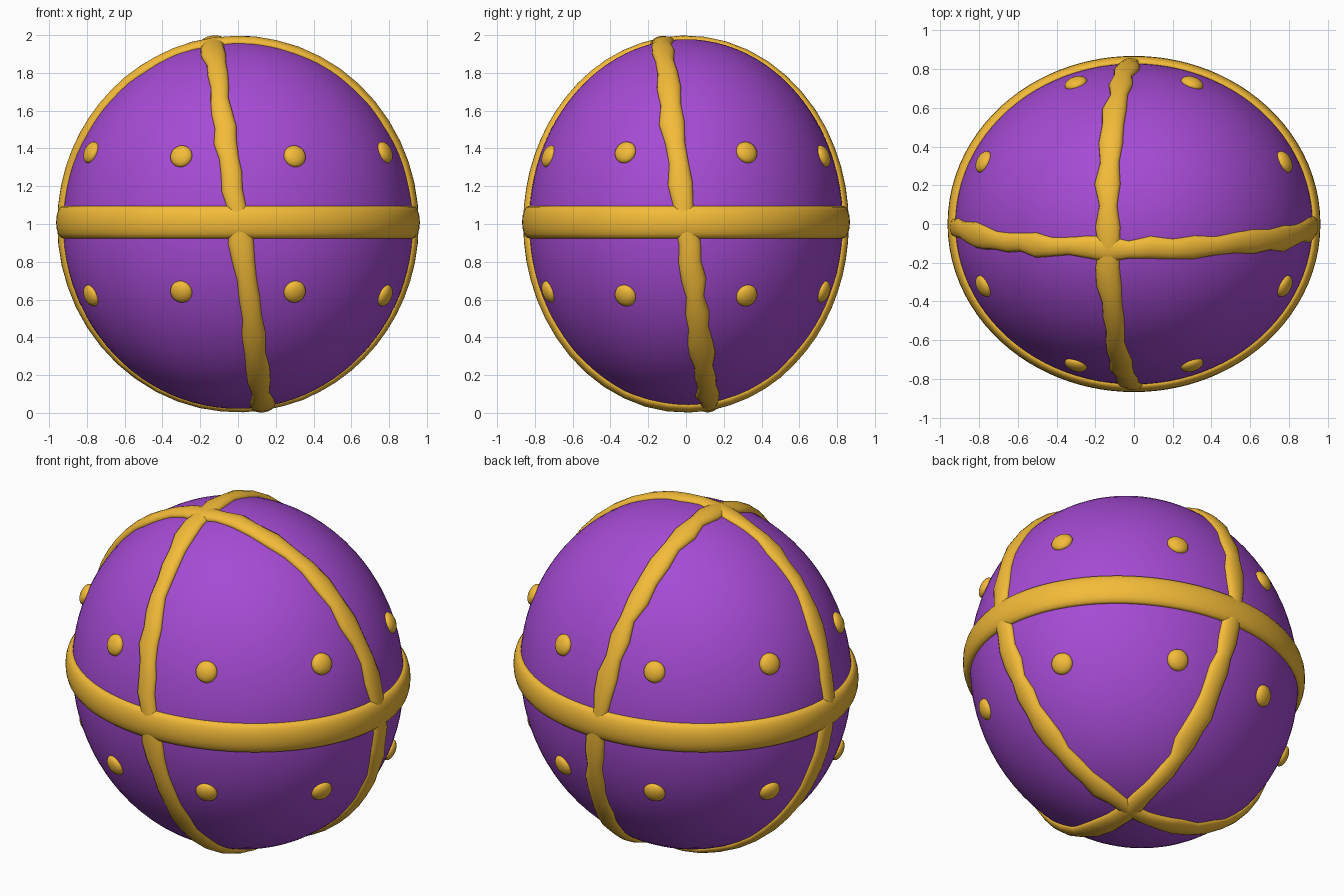
import bpy, bmesh, math, random
from mathutils import Vector, Matrix

if "Cube" in bpy.data.objects:
    bpy.data.objects.remove(bpy.data.objects["Cube"])

random.seed(4)
R = Vector((0.927, 0.832, 0.978))   # shell radii
C = Vector((0, 0, 1))               # shell centre


def material(name, color):
    m = bpy.data.materials.new(name)
    m.diffuse_color = (*color, 1)
    m.use_nodes = True
    m.node_tree.nodes["Principled BSDF"].inputs["Base Color"].default_value = m.diffuse_color
    return m


PURPLE = material("purple", (0.38, 0.07, 0.66))
GOLD = material("gold", (0.90, 0.50, 0.04))


def finish(bm, name, mat):
    bmesh.ops.recalc_face_normals(bm, faces=bm.faces)
    for f in bm.faces:
        f.smooth = True
    me = bpy.data.meshes.new(name)
    bm.to_mesh(me)
    bm.free()
    me.materials.append(mat)
    ob = bpy.data.objects.new(name, me)
    bpy.context.collection.objects.link(ob)
    return ob


def on_shell(d):
    """Surface point (about the centre) and normal in direction d."""
    p = d / math.sqrt(sum((d[i] / R[i]) ** 2 for i in range(3)))
    n = Vector([p[i] / R[i] ** 2 for i in range(3)]).normalized()
    return p, n


def band(name, u, v, half_width, height, segs, jitter=0.0, lift=0.0, sides=16):
    """Rounded strap following the shell in the plane of u and v."""
    bm = bmesh.new()
    u, v = Vector(u), Vector(v)
    across = u.cross(v).normalized()
    rings = []
    for i in range(segs):
        t = 2 * math.pi * i / segs
        p, n = on_shell(math.cos(t) * u + math.sin(t) * v)
        n = (n - across * n.dot(across)).normalized()
        w = half_width + random.uniform(-jitter, jitter)
        s = random.uniform(-jitter, jitter) * 0.6
        ring = []
        for k in range(sides):
            a = 2 * math.pi * k / sides
            q = C + p + across * (w * math.cos(a) + s) + n * (height * math.sin(a))
            ring.append(bm.verts.new(q + Vector((0, 0, lift))))
        rings.append(ring)
    for i in range(segs):
        a, b = rings[i], rings[(i + 1) % segs]
        for k in range(sides):
            j = (k + 1) % sides
            bm.faces.new((a[k], a[j], b[j], b[k]))
    return finish(bm, name, GOLD)


# egg-like shell
bm = bmesh.new()
bmesh.ops.create_uvsphere(bm, u_segments=96, v_segments=48, radius=1,
                          matrix=Matrix.Translation(C) @ Matrix.Diagonal((*R, 1)))
finish(bm, "shell", PURPLE)

# level belt and two tilted straps crossing near the poles
band("belt", (1, 0, 0), (0, 1, 0), 0.086, 0.036, 96, lift=0.01)
band("strap_front_back", (0, 1, 0), (-0.14, -0.13, 1), 0.056, 0.03, 56, 0.012)
band("strap_left_right", (1, 0, 0), (-0.14, -0.13, 1), 0.056, 0.03, 56, 0.012)

# domed studs, four per side
for x, y, dz in ((0.30, 0.725, 0.358), (0.775, 0.32, 0.378)):
    for sx in (-1, 1):
        for sy in (-1, 1):
            for sz in (-1, 1):
                p, n = on_shell(Vector((x * sx, y * sy, dz * sz)))
                rot = n.to_track_quat('Z', 'Y').to_matrix().to_4x4()
                bm = bmesh.new()
                bmesh.ops.create_uvsphere(
                    bm, u_segments=24, v_segments=12, radius=1,
                    matrix=Matrix.Translation(C + p) @ rot
                    @ Matrix.Diagonal((0.06, 0.06, 0.032, 1)))
                finish(bm, "stud", GOLD)
